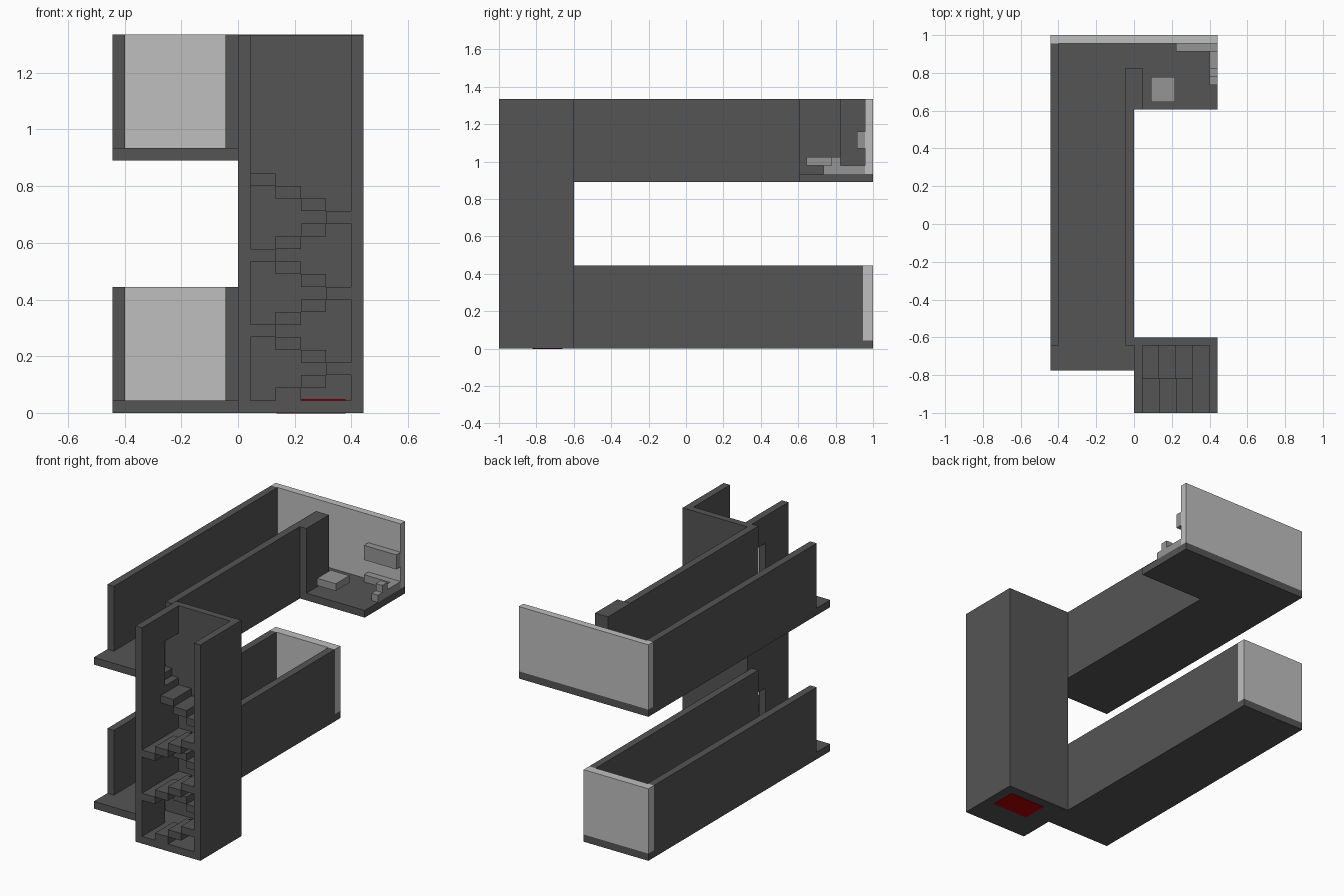
import bpy
import bmesh

cube = bpy.data.objects.get("Cube")
if cube:
    bpy.data.objects.remove(cube, do_unlink=True)


def material(name, rgb):
    m = bpy.data.materials.new(name)
    m.use_nodes = True
    color = (*rgb, 1.0)
    m.diffuse_color = color
    bsdf = next(n for n in m.node_tree.nodes if n.type == 'BSDF_PRINCIPLED')
    bsdf.inputs["Base Color"].default_value = color
    return m


DARK = material("dark grey", (0.09, 0.09, 0.09))
LIGHT = material("light grey", (0.52, 0.52, 0.52))
MID = material("mid grey", (0.30, 0.30, 0.30))
RED = material("red", (0.45, 0.0, 0.0))


def boxes(name, mat, *spans):
    """One object from boxes given as (x0, x1, y0, y1, z0, z1)."""
    bm = bmesh.new()
    for x0, x1, y0, y1, z0, z1 in spans:
        verts = bmesh.ops.create_cube(bm, size=1)["verts"]
        for v in verts:
            v.co.x = x1 if v.co.x > 0 else x0
            v.co.y = y1 if v.co.y > 0 else y0
            v.co.z = z1 if v.co.z > 0 else z0
    mesh = bpy.data.meshes.new(name)
    bm.to_mesh(mesh)
    bm.free()
    mesh.materials.append(mat)
    obj = bpy.data.objects.new(name, mesh)
    bpy.context.collection.objects.link(obj)
    return obj


W = 0.443            # half width
T = 0.0445           # wall thickness and step rise
TOP = 1.334          # full height
UP = 20 * T          # underside of the upper storey
IN = W - T           # inner face of outer walls
DOOR = (-0.775, -0.643)

# Stair tower: open front, doorways to both corridors in the left-hand wall
boxes("tower_floor", DARK, (0, W, -1, -0.6, 0, T))
boxes("tower_outer_wall", DARK, (IN, W, -1, -0.6, T, TOP))
boxes("tower_back_wall", DARK, (0, IN, -0.643, -0.6, T, TOP))
boxes("tower_doorway_wall", DARK,
      (0, T, -1, DOOR[0], T, TOP),
      (0, T, *DOOR, 0.27, UP),
      (0, T, *DOOR, 1.165, TOP))
boxes("red_floor_plate", RED, (0.135, 0.38, -0.82, -0.66, -0.002, T + 0.004))

# Switchback stairs: six steps per turn, landings at either side
edge = [T, 0.133, 0.222, 0.310, IN]
column = [0, 1, 2, 3, 2, 1]
FRONT, BACK, FULL = (-1, -0.82), (-0.82, -0.643), (-1, -0.643)
steps = []
for k in range(1, 19):
    phase = k % 6
    c = column[phase]
    depth = FULL if phase in (0, 3) else (FRONT if phase < 3 else BACK)
    if k == 18:
        depth = BACK
    steps.append((edge[c], edge[c + 1], *depth, k * T, (k + 1) * T))
boxes("stairs", DARK, *steps)

# Two corridors, one above the other
for level, z, end, wall_end in (("lower", 0, 0.945, 0.945), ("upper", UP, 0.956, 0.605)):
    top = z + 10 * T
    right = 0 if level == "lower" else W
    boxes(level + "_corridor_floor", DARK, (-W, 0, -0.775, 1, z, z + T))
    boxes(level + "_outer_wall", DARK, (-W, -IN, -0.643, end, z + T, top))
    boxes(level + "_inner_wall", DARK, (-T, 0, -0.643, wall_end, z + T, top))
    boxes(level + "_end_wall", LIGHT, (-W, right, end, 1, z + T, top))

# Room at the end of the upper corridor
F = UP + T
boxes("room_floor", DARK, (0, W, 0.605, 1, UP, F))
boxes("room_pillar", DARK, (-T, T, 0.605, 0.825, F, TOP))
boxes("table", MID, (0.09, 0.217, 0.645, 0.777, F + T, F + 2 * T))
boxes("wall_shelf", MID, (0.222, W, 0.913, 0.956, 1.07, 1.16))
boxes("corner_bench", MID,
      (0.222, W, 0.913, 0.956, F, F + T),
      (IN, W, 0.735, 0.913, F, F + T))
boxes("bench_block", MID, (IN, W, 0.777, 0.825, F + T, F + 2 * T))
